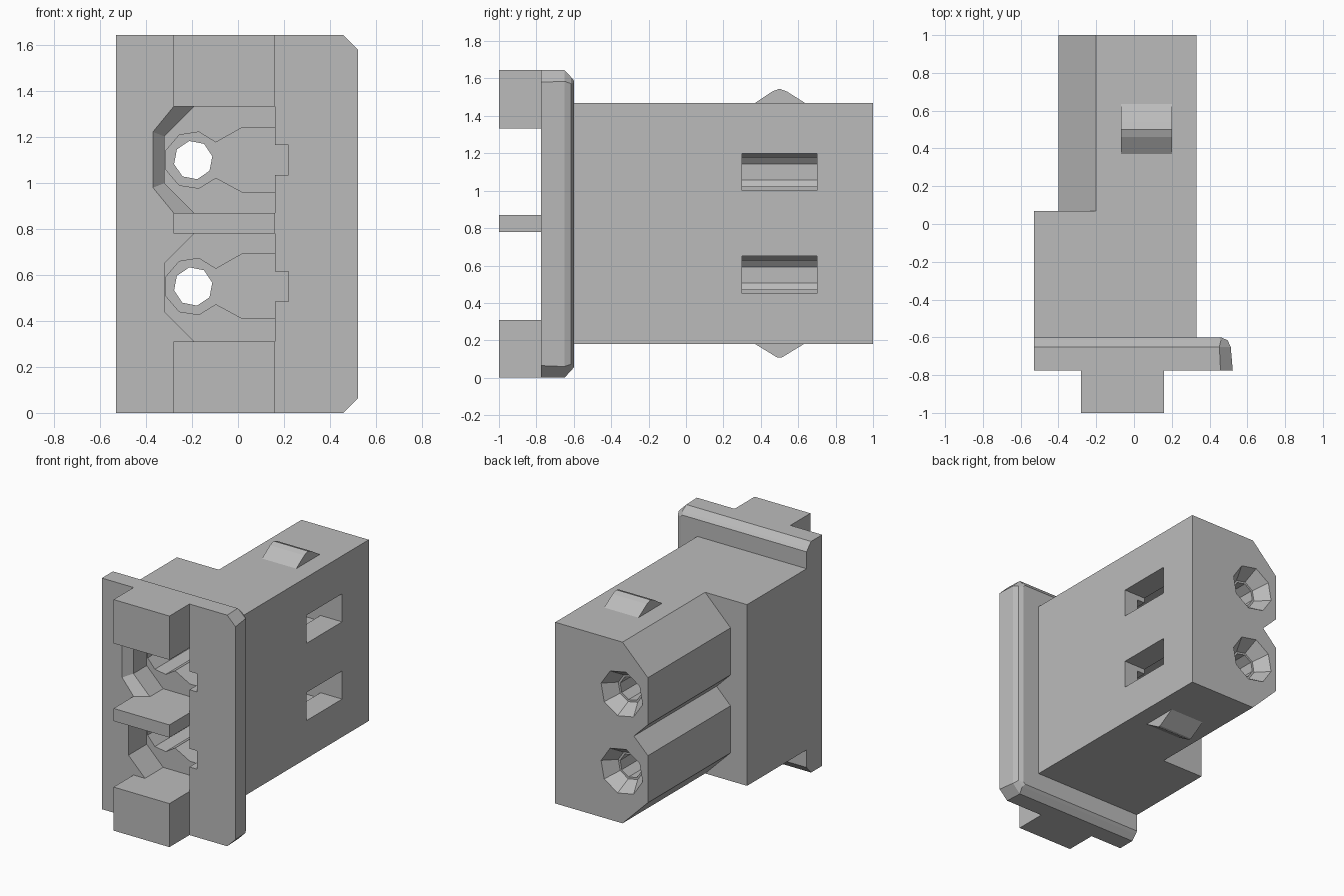
import bpy, bmesh, math

if "Cube" in bpy.data.objects:
    bpy.data.objects.remove(bpy.data.objects["Cube"])

grey = bpy.data.materials.new("plastic_grey")
grey.diffuse_color = (0.5, 0.5, 0.5, 1)
grey.use_nodes = True
grey.node_tree.nodes["Principled BSDF"].inputs["Base Color"].default_value = grey.diffuse_color


def loft(name, rings):
    """Skin a list of (y, [(x, z), ...]) outlines and cap both ends."""
    bm = bmesh.new()
    loops = [[bm.verts.new((x, y, z)) for x, z in pts] for y, pts in rings]
    n = len(loops[0])
    for a, b in zip(loops, loops[1:]):
        for i in range(n):
            j = (i + 1) % n
            bm.faces.new((a[i], a[j], b[j], b[i]))
    bm.faces.new(loops[0])
    bm.faces.new(loops[-1][::-1])
    bmesh.ops.recalc_face_normals(bm, faces=bm.faces)
    mesh = bpy.data.meshes.new(name)
    bm.to_mesh(mesh)
    bm.free()
    mesh.materials.append(grey)
    ob = bpy.data.objects.new(name, mesh)
    bpy.context.collection.objects.link(ob)
    return ob


def box(name, x0, x1, y0, y1, z0, z1):
    outline = [(x0, z0), (x1, z0), (x1, z1), (x0, z1)]
    return loft(name, [(y0, outline), (y1, outline)])


def circle(cx, cz, r, n, turn=0.0):
    return [(cx + r * math.cos(2 * math.pi * i / n + turn),
             cz + r * math.sin(2 * math.pi * i / n + turn)) for i in range(n)]


def combine(target, tool, operation):
    """Apply a boolean and remove the tool object."""
    mod = target.modifiers.new("combine", 'BOOLEAN')
    mod.operation = operation
    mod.solver = 'EXACT'
    mod.object = tool
    bpy.context.view_layer.objects.active = target
    bpy.ops.object.modifier_apply(modifier=mod.name)
    bpy.data.objects.remove(tool, do_unlink=True)


MID = 0.825          # middle height of the body
HIGH = 1.645         # total height

# Rear body: two chamfered barrels joined by a flat right side
half = [(0.33, 1.47), (-0.2, 1.47), (-0.4, 1.27), (-0.4, 0.935)]
profile = half + [(-0.29, MID)] + [(x, 2 * MID - z) for x, z in reversed(half)]
housing = loft("connector_housing", [(0.0, profile), (1.0, profile)])

# Front body
combine(housing, box("front_body", -0.53, 0.33, -0.7, 0.07, 0.18, 1.47), 'UNION')

# Flange with chamfered back edge and rounded right edge
rings = []
for y, xr, inset, c in [(-0.775, 0.523, 0, 0.065), (-0.65, 0.512, 0, 0.06),
                        (-0.615, 0.495, 0.037, 0.035), (-0.6, 0.46, 0.055, 0.012)]:
    lo, hi = inset, HIGH - inset
    rings.append((y, [(-0.53, lo), (xr - c, lo), (xr, lo + c),
                      (xr, hi - c), (xr - c, hi), (-0.53, hi)]))
combine(housing, loft("flange", rings), 'UNION')

# Front blocks
for z0, z1 in [(0, 0.31), (0.78, 0.87), (1.333, HIGH)]:
    combine(housing, box("front_block", -0.28, 0.16, -1, -0.7, z0, z1), 'UNION')


# Front cavities; the upper one has a tapered mouth
def mouth(xa, xb, z0, z1, c):
    return [(0.16, z0), (xa, z0), (xb, z0 + c), (xb, z1 - c), (xa, z1), (0.16, z1)]


upper = mouth(-0.19, -0.32, 0.87, 1.333, 0.13)
wide = mouth(-0.28, -0.37, 0.87, 1.333, 0.11)
lower = mouth(-0.19, -0.32, 0.31, 0.78, 0.13)
combine(housing, loft("upper_cavity", [(-0.9, wide), (-0.775, wide),
                                       (-0.72, upper), (-0.57, upper)]), 'DIFFERENCE')
combine(housing, loft("lower_cavity", [(-0.9, lower), (-0.57, lower)]), 'DIFFERENCE')

for cz in (0.55, 1.1):
    # Keyhole channel for the contact
    arc = []
    for i in range(8):
        a = math.radians(38 + i * 284 / 7)
        arc.append((-0.195 + 0.125 * math.cos(a), cz + 0.125 * math.sin(a)))
    key = [(0.16, cz - 0.14), (0.16, cz + 0.143), (0.02, cz + 0.143)] + arc + [(0.02, cz - 0.14)]
    combine(housing, loft("contact_channel", [(-0.65, key), (0.7, key)]), 'DIFFERENCE')
    # Latch groove and side window
    combine(housing, box("latch_groove", 0.1, 0.22, -0.9, 0.35, cz - 0.065, cz + 0.065), 'DIFFERENCE')
    combine(housing, box("side_window", 0.04, 0.5, 0.3, 0.7, cz - 0.1, cz + 0.1), 'DIFFERENCE')
    # Pin hole with flared rear entry
    flare = [(y, circle(-0.195, cz, r, 8, 0.2)) for y, r in
             [(0.6, 0.085), (0.9, 0.085), (0.9001, 0.1), (1.0, 0.167), (1.1, 0.167)]]
    combine(housing, loft("pin_hole", flare), 'DIFFERENCE')


# Snap bumps on top and bottom
def bump(name, outline):
    ob = loft(name, [(-0.07, outline), (0.2, outline)])
    for v in ob.data.vertices:          # swap so the profile runs along y
        v.co = (v.co.y, v.co.x, v.co.z)
    ob.data.flip_normals()
    return ob


bump("top_snap", [(0.37, 1.46), (0.37, 1.47), (0.46, 1.53), (0.5, 1.545),
                  (0.54, 1.53), (0.635, 1.47), (0.635, 1.46)])
bump("bottom_snap", [(0.37, 0.19), (0.37, 0.18), (0.49, 0.107), (0.51, 0.107),
                     (0.63, 0.18), (0.63, 0.19)])
